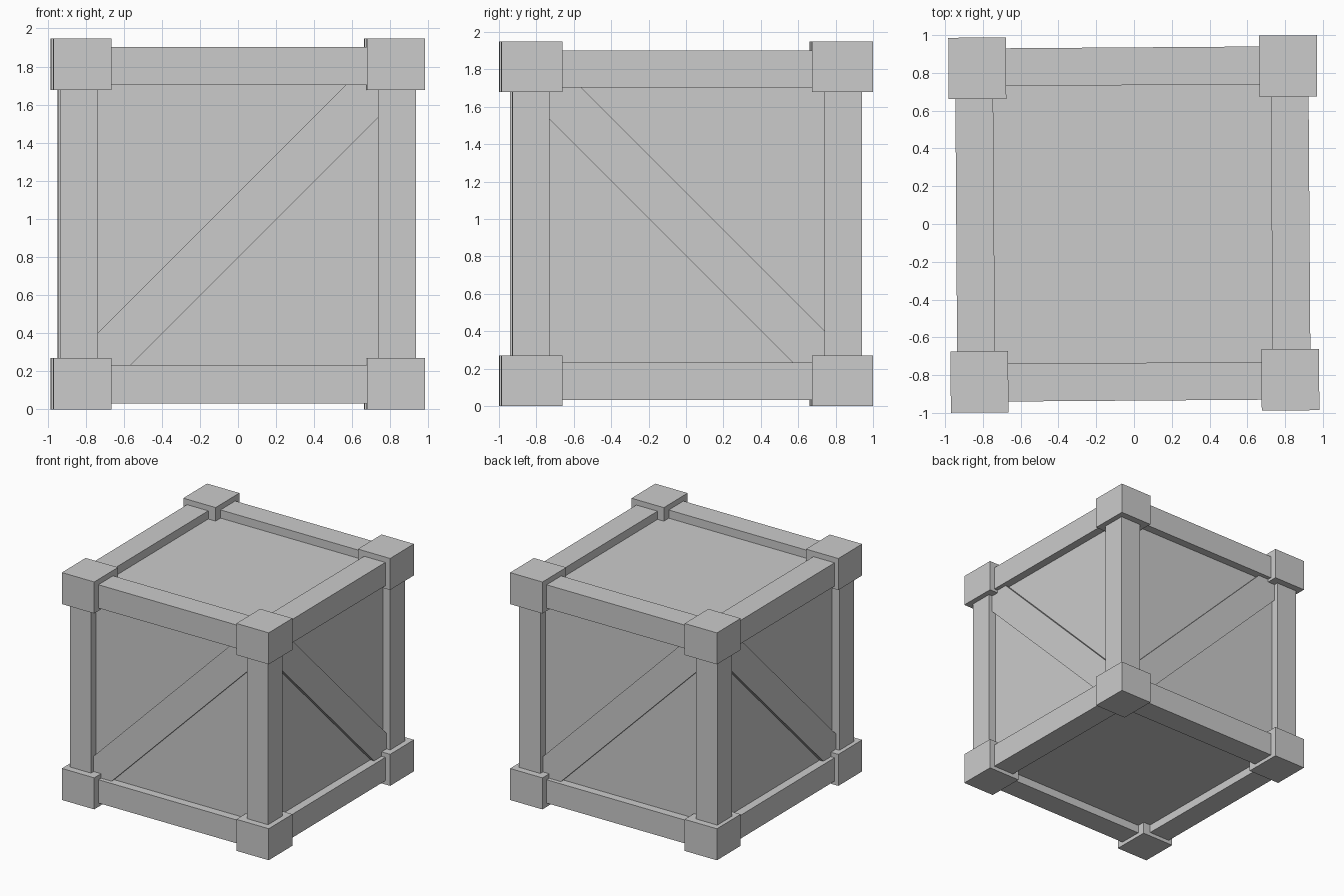
import bpy, bmesh, math
from mathutils import Matrix, Vector

cube = bpy.data.objects.get("Cube")
if cube:
    bpy.data.objects.remove(cube, do_unlink=True)

grey = bpy.data.materials.new("light_grey")
grey.use_nodes = True
colour = (0.6, 0.6, 0.6, 1)
grey.diffuse_color = colour
grey.node_tree.nodes["Principled BSDF"].inputs["Base Color"].default_value = colour

TWIST = Matrix.Rotation(0.007, 4, 'Z')   # the whole crate sits slightly turned
SHIFT = -0.006                           # frame sits slightly off centre in x
MID = 0.967                              # middle height of the frame
OUT, INN = 0.935, 0.735                  # outer and inner reach of the frame
PANEL = 0.865                            # reach of the recessed walls


def finish(name, bm):
    bmesh.ops.recalc_face_normals(bm, faces=bm.faces)
    bm.transform(TWIST)
    mesh = bpy.data.meshes.new(name)
    bm.to_mesh(mesh)
    bm.free()
    mesh.materials.append(grey)
    bpy.context.collection.objects.link(bpy.data.objects.new(name, mesh))


def box(name, centre, size):
    bm = bmesh.new()
    bmesh.ops.create_cube(bm, size=1)
    bm.transform(Matrix.Translation(centre) @ Matrix.Diagonal((*size, 1)))
    finish(name, bm)


def brace(name, mirror, turn):
    """Diagonal board on the front wall, clipped by the frame, then turned."""
    i, cut = INN, 0.565
    outline = [(-i, -i), (-cut, -i), (i, cut), (i, i), (cut, i), (-i, -cut)]
    bm = bmesh.new()
    verts = [bm.verts.new((u * mirror, -PANEL - 0.035, w)) for u, w in outline]
    face = bm.faces.new(verts)
    new = bmesh.ops.extrude_face_region(bm, geom=[face])["geom"]
    bmesh.ops.translate(bm, vec=(0, 0.06, 0),
                        verts=[v for v in new if isinstance(v, bmesh.types.BMVert)])
    bm.transform(Matrix.Translation((SHIFT, 0, MID)) @ Matrix.Rotation(turn, 4, 'Z'))
    finish(name, bm)


# Recessed walls, lid and floor
box("inner_box", (SHIFT, 0, MID), (2 * PANEL, 2 * PANEL, 2 * PANEL))

# Frame beams along each axis
mid, wide = (OUT + INN) / 2, OUT - INN
for axis, label in enumerate(("cross_beam", "side_beam", "post")):
    for a in (-1, 1):
        for b in (-1, 1):
            pos = [a * mid, b * mid]
            pos.insert(axis, 0)
            size = [wide, wide]
            size.insert(axis, 2 * INN)
            box(label, Vector(pos) + Vector((SHIFT, 0, MID)), size)

# Corner blocks
for x in (-1, 1):
    for y in (-1, 1):
        for z in (0.135, 1.813):
            box("corner_block", (x * 0.823 - 0.001, y * 0.83, z), (0.305, 0.325, 0.27))

# Diagonal braces on the four upright walls
for name, mirror, turn in (("front_brace", 1, 0), ("right_brace", -1, 90),
                           ("back_brace", 1, 180), ("left_brace", -1, 270)):
    brace(name, mirror, math.radians(turn))
